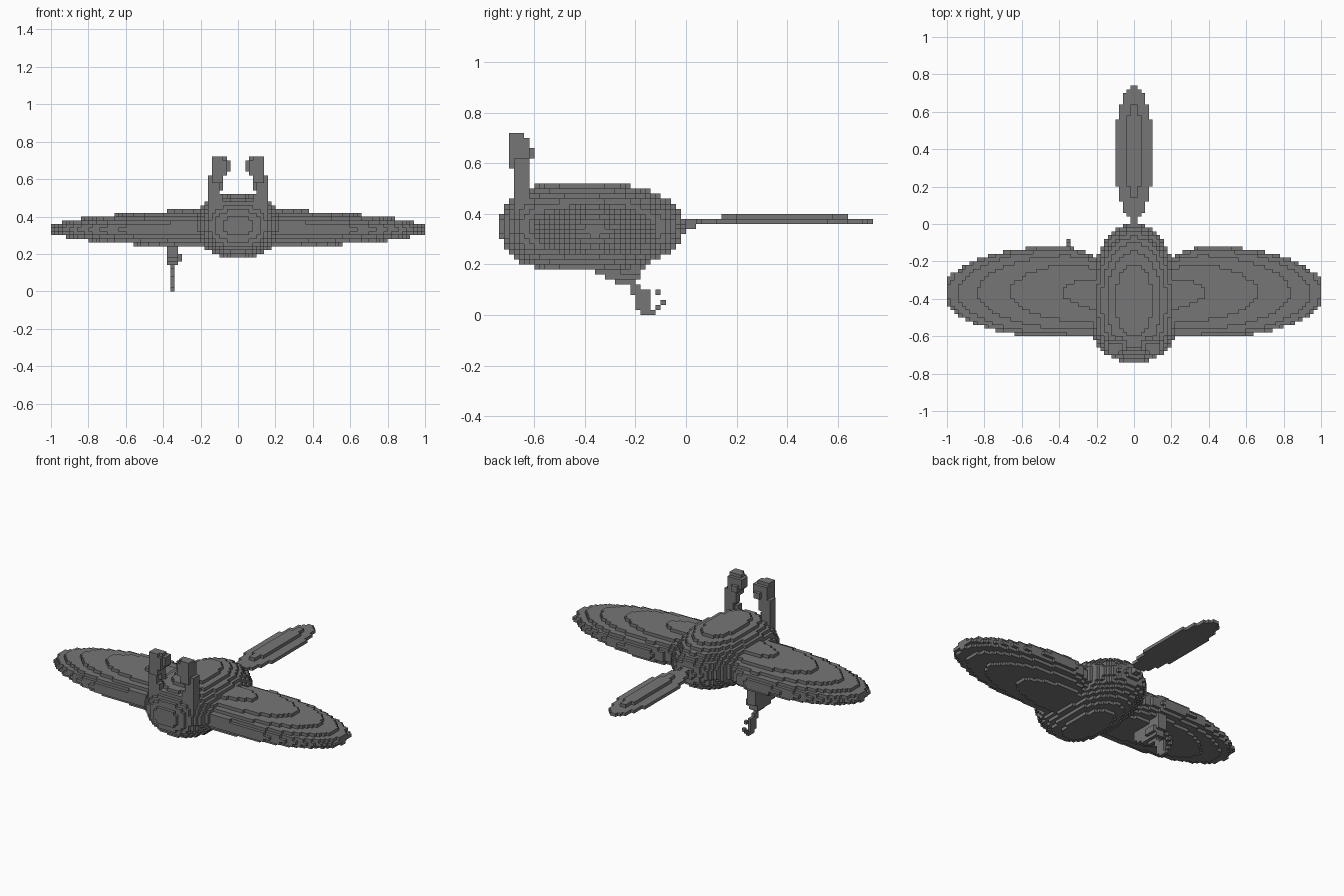
import bpy
import bmesh
from math import sqrt, floor
from mathutils import Vector

H = 0.02  # cube size of the block grid

if "Cube" in bpy.data.objects:
    bpy.data.objects.remove(bpy.data.objects["Cube"], do_unlink=True)

grey = bpy.data.materials.new("stone_grey")
grey.use_nodes = True
colour = (0.18, 0.18, 0.18, 1)
grey.diffuse_color = colour
grey.node_tree.nodes["Principled BSDF"].inputs["Base Color"].default_value = colour


def block_part(name, inside, low, high):
    """Fill grid cells whose centre passes the test and skin the exposed sides."""
    spans = [range(floor(a / H + 0.5), floor(b / H + 0.5)) for a, b in zip(low, high)]
    cells = {(i, j, k) for i in spans[0] for j in spans[1] for k in spans[2]
             if inside((i + 0.5) * H, (j + 0.5) * H, (k + 0.5) * H)}
    bm = bmesh.new()
    corners = {}

    def corner(key):
        if key not in corners:
            corners[key] = bm.verts.new(Vector(key) * H)
        return corners[key]

    for cell in cells:
        for axis in range(3):
            u, v = (axis + 1) % 3, (axis + 2) % 3
            for side in (0, 1):
                beside = list(cell)
                beside[axis] += 2 * side - 1
                if tuple(beside) in cells:
                    continue
                loop = []
                for du, dv in ((0, 0), (1, 0), (1, 1), (0, 1)):
                    key = list(cell)
                    key[axis] += side
                    key[u] += du
                    key[v] += dv
                    loop.append(corner(tuple(key)))
                bm.faces.new(loop if side else loop[::-1])
    mesh = bpy.data.meshes.new(name)
    bm.to_mesh(mesh)
    bm.free()
    mesh.materials.append(grey)
    bpy.context.collection.objects.link(bpy.data.objects.new(name, mesh))


def in_boxes(boxes):
    """Test for a point in any box given as x, y and z ranges."""
    def test(x, y, z):
        return any(a < x < b and c < y < d and e < z < f for a, b, c, d, e, f in boxes)
    return test


# Egg-shaped body, blunter at the front
def body(x, y, z):
    along = abs(y + 0.37) / 0.37
    return along ** (4 if y < -0.37 else 2) + (x / 0.235) ** 2 + ((z - 0.35) / 0.175) ** 2 < 1


# Leaf-shaped wing, thinning to the tip, with a flat leading edge
def wing(x, y, z):
    x = abs(x)
    across = y + 0.365
    if x > 0.4:
        reach = (x - 0.4) / 0.62
    else:
        reach = (0.4 - x) / 0.3 if across > 0 else 0
    width = 0.245 * sqrt(max(0, 1 - reach ** 2))
    if abs(across) >= width or y < -0.6:
        return False
    thick = 0.103 * sqrt(max(0, 1 - x ** 1.5)) + 0.01
    rise = z - 0.33
    if rise < 0:
        rise *= 1.1
    return abs(rise) < thick * sqrt(1 - (across / width) ** 2)


# Flat tail blade with a raised centre and a short stem
def tail(x, y, z):
    if z < 0.36:
        return abs(x) < 0.02 and y < 0.04
    if z < 0.38:
        blade = (x / 0.103) ** 2 + ((y - 0.38) / 0.365) ** 2 < 1
        return blade or (abs(x) < 0.02 and y < 0.1)
    return (x / 0.045) ** 2 + ((y - 0.39) / 0.255) ** 2 < 1


# Hooked stalk, tested on one side and mirrored
stalk = in_boxes([
    (0.10, 0.16, -0.68, -0.62, 0.42, 0.62),
    (0.08, 0.10, -0.68, -0.64, 0.46, 0.52),
    (0.08, 0.14, -0.70, -0.64, 0.58, 0.72),
    (0.06, 0.14, -0.70, -0.62, 0.62, 0.70),
    (0.06, 0.10, -0.68, -0.64, 0.70, 0.72),
    (0.04, 0.06, -0.68, -0.62, 0.64, 0.70),
    (0.08, 0.10, -0.66, -0.62, 0.54, 0.62),
    (0.06, 0.10, -0.62, -0.60, 0.62, 0.66),
])

# Single leg under the right wing: thigh, shin and small claws
leg = in_boxes([
    (-0.38, -0.32, -0.38, -0.16, 0.18, 0.28),
    (-0.38, -0.32, -0.36, -0.18, 0.16, 0.18),
    (-0.32, -0.30, -0.26, -0.18, 0.16, 0.20),
    (-0.38, -0.32, -0.32, -0.18, 0.14, 0.16),
    (-0.36, -0.34, -0.28, -0.20, 0.12, 0.14),
    (-0.36, -0.34, -0.22, -0.18, 0.08, 0.12),
    (-0.36, -0.34, -0.20, -0.14, 0.02, 0.10),
    (-0.36, -0.34, -0.18, -0.12, 0.00, 0.02),
    (-0.36, -0.34, -0.12, -0.10, 0.02, 0.04),
    (-0.36, -0.34, -0.10, -0.08, 0.04, 0.06),
    (-0.36, -0.34, -0.12, -0.10, 0.08, 0.10),
])

block_part("body", body, (-0.26, -0.74, 0.16), (0.26, 0, 0.54))
block_part("tail", tail, (-0.12, -0.04, 0.34), (0.12, 0.74, 0.40))
block_part("right_leg", leg, (-0.4, -0.4, 0), (-0.28, -0.06, 0.3))
for side, start in (("right", -1), ("left", 0)):
    block_part(side + "_wing", lambda x, y, z: abs(x) > 0.16 and wing(x, y, z),
               (start, -0.6, 0.2), (start + 1, -0.1, 0.46))
    block_part(side + "_stalk", lambda x, y, z: stalk(abs(x), y, z),
               (start, -0.74, 0.4), (start + 1, -0.58, 0.74))
